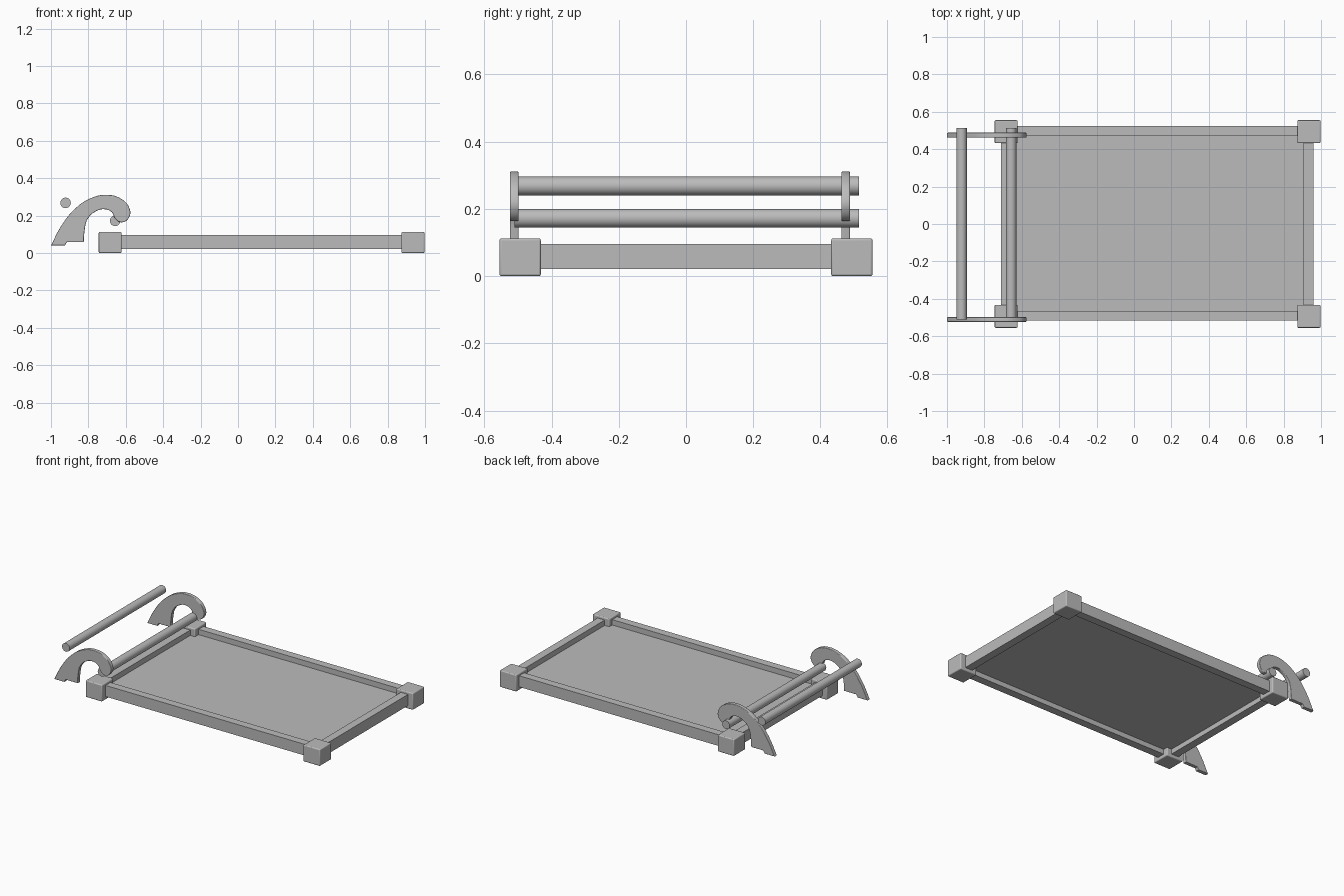
import bpy
from math import pi, radians

cube = bpy.data.objects.get("Cube")
if cube:
    bpy.data.objects.remove(cube, do_unlink=True)

grey = bpy.data.materials.new("plain_grey")
grey.use_nodes = True
GREY = (0.5, 0.5, 0.5, 1)
grey.diffuse_color = GREY
grey.node_tree.nodes["Principled BSDF"].inputs["Base Color"].default_value = GREY


def smooth(obj):
    bpy.ops.object.select_all(action='DESELECT')
    obj.select_set(True)
    bpy.context.view_layer.objects.active = obj
    bpy.ops.object.shade_smooth_by_angle(angle=radians(35))


def box(name, xs, ys, zs, bevel=0):
    centre = [(a + b) / 2 for a, b in (xs, ys, zs)]
    bpy.ops.mesh.primitive_cube_add(size=1, location=centre)
    obj = bpy.context.object
    obj.name = name
    obj.scale = [b - a for a, b in (xs, ys, zs)]
    bpy.ops.object.transform_apply(location=False, rotation=False, scale=True)
    obj.data.materials.append(grey)
    if bevel:
        mod = obj.modifiers.new("soft_edges", 'BEVEL')
        mod.width, mod.segments = bevel, 3
        smooth(obj)


def rod(name, x, z):
    bpy.ops.mesh.primitive_cylinder_add(vertices=32, radius=0.028, depth=1.024,
                                        location=(x, 0.002, z), rotation=(pi / 2, 0, 0))
    obj = bpy.context.object
    obj.name = name
    obj.data.materials.append(grey)
    smooth(obj)


# Hooked handle outline: sharp foot corners, then a smooth arch and curl
FOOT = [(-0.825, 0.058), (-0.915, 0.058), (-0.925, 0.04), (-1, 0.04)]
ARCH = [(-0.945, 0.145), (-0.875, 0.233), (-0.79, 0.292), (-0.70, 0.311),
        (-0.625, 0.29), (-0.582, 0.243), (-0.58, 0.195), (-0.62, 0.164),
        (-0.655, 0.182), (-0.675, 0.218), (-0.715, 0.234), (-0.765, 0.22),
        (-0.805, 0.18), (-0.82, 0.12)]


def hook(name, y):
    curve = bpy.data.curves.new(name + "_outline", 'CURVE')
    curve.dimensions, curve.fill_mode = '2D', 'BOTH'
    curve.resolution_u = 6
    curve.extrude, curve.bevel_depth, curve.offset = 0.009, 0.004, -0.004
    spline = curve.splines.new('BEZIER')
    points = FOOT + ARCH
    spline.bezier_points.add(len(points) - 1)
    for i, (point, (x, z)) in enumerate(zip(spline.bezier_points, points)):
        point.co = (x, z, 0)
        kind = 'VECTOR' if i < len(FOOT) else 'AUTO'
        point.handle_left_type = point.handle_right_type = kind
    spline.use_cyclic_u = True
    temp = bpy.data.objects.new(name + "_temp", curve)
    bpy.context.collection.objects.link(temp)
    bpy.context.view_layer.update()
    deps = bpy.context.evaluated_depsgraph_get()
    mesh = bpy.data.meshes.new_from_object(temp.evaluated_get(deps))
    bpy.data.objects.remove(temp, do_unlink=True)
    obj = bpy.data.objects.new(name, mesh)
    bpy.context.collection.objects.link(obj)
    obj.location.y = y
    obj.rotation_euler.x = pi / 2
    mesh.materials.clear()
    mesh.materials.append(grey)
    smooth(obj)


# Corner blocks
for x_name, xs in (("right", (-0.745, -0.622)), ("left", (0.873, 0.997))):
    for y_name, ys in (("front", (-0.555, -0.432)), ("back", (0.432, 0.555))):
        box(f"{y_name}_{x_name}_corner_block", xs, ys, (0, 0.112), 0.006)

# Frame rails
RAIL_Z = (0.021, 0.096)
box("front_rail", (-0.68, 0.93), (-0.517, -0.464), RAIL_Z)
box("back_rail", (-0.68, 0.93), (0.47, 0.523), RAIL_Z)
box("right_rail", (-0.71, -0.657), (-0.49, 0.49), RAIL_Z)
box("left_rail", (0.907, 0.96), (-0.49, 0.49), RAIL_Z)

# Thin bed panel
box("bed_panel", (-0.67, 0.92), (-0.48, 0.485), (0.054, 0.06))

# Handles and rods
hook("front_hook", -0.511)
hook("back_hook", 0.475)
rod("upper_rod", -0.922, 0.268)
rod("lower_rod", -0.657, 0.172)
